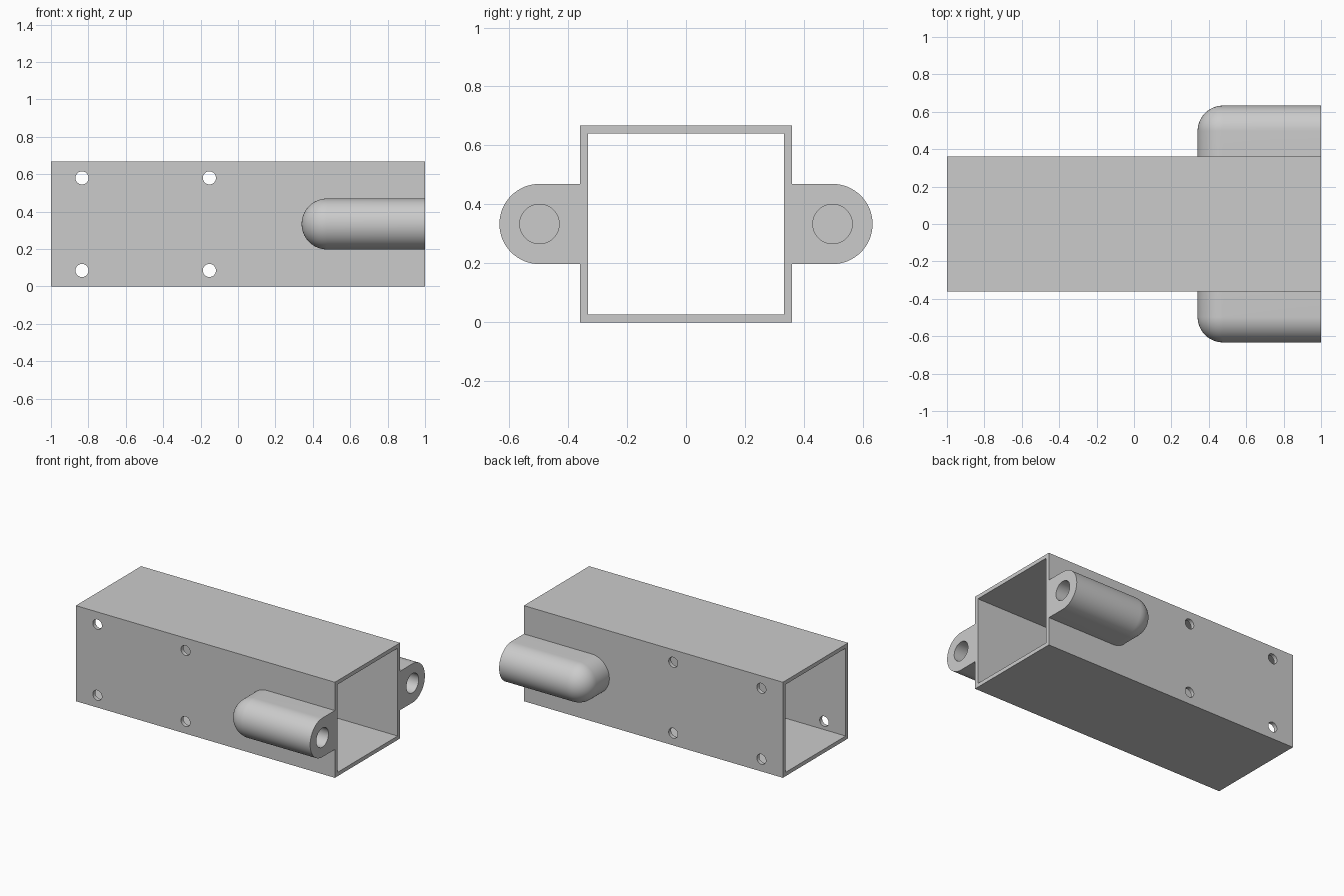
import bpy, bmesh, math
from mathutils import Vector

cube = bpy.data.objects.get("Cube")
if cube:
    bpy.data.objects.remove(cube, do_unlink=True)

HALF_Y, HEIGHT, WALL = 0.36, 0.667, 0.027
MID_Z = HEIGHT / 2
BOSS_R, BOSS_Y, BOSS_X = 0.136, 0.497, 0.476
HOLE_R, SCREW_R = 0.067, 0.035

grey = bpy.data.materials.new("light grey")
grey.use_nodes = True
colour = (0.6, 0.6, 0.6, 1)
grey.diffuse_color = colour
grey.node_tree.nodes["Principled BSDF"].inputs["Base Color"].default_value = colour


def finish(bm, name):
    bmesh.ops.recalc_face_normals(bm, faces=bm.faces)
    mesh = bpy.data.meshes.new(name)
    bm.to_mesh(mesh)
    bm.free()
    mesh.materials.append(grey)
    obj = bpy.data.objects.new(name, mesh)
    bpy.context.collection.objects.link(obj)
    return obj


def activate(obj):
    bpy.ops.object.select_all(action='DESELECT')
    obj.select_set(True)
    bpy.context.view_layer.objects.active = obj


def rod(name, location, radius, length, rotation):
    bpy.ops.mesh.primitive_cylinder_add(vertices=48, radius=radius, depth=length,
                                        location=location, rotation=rotation)
    obj = bpy.context.object
    obj.name = name
    obj.hide_render = True
    obj.data.materials.append(grey)
    return obj


def cut(obj, cutters):
    for cutter in cutters:
        activate(obj)
        mod = obj.modifiers.new("cut", 'BOOLEAN')
        mod.operation, mod.solver, mod.object = 'DIFFERENCE', 'EXACT', cutter
        bpy.ops.object.modifier_apply(modifier=mod.name)
        bpy.data.objects.remove(cutter, do_unlink=True)
    activate(obj)
    bpy.ops.object.shade_smooth_by_angle(angle=math.radians(30))


# Open rectangular tube: two nested outlines bridged and extruded along x
bm = bmesh.new()


def outline(inset):
    y = HALF_Y - inset
    corners = [(-y, inset), (y, inset), (y, HEIGHT - inset), (-y, HEIGHT - inset)]
    return [bm.verts.new((-1, a, b)) for a, b in corners]


outer, inner = outline(0), outline(WALL)
rim = []
for i in range(4):
    j = (i + 1) % 4
    rim.append(bm.faces.new((outer[i], outer[j], inner[j], inner[i])))
result = bmesh.ops.extrude_face_region(bm, geom=rim, use_keep_orig=True)
moved = [v for v in result["geom"] if isinstance(v, bmesh.types.BMVert)]
bmesh.ops.translate(bm, verts=moved, vec=(2, 0, 0))
tube = finish(bm, "rectangular_tube")

# Screw holes through both side walls
cut(tube, [rod("screw_hole_cutter", (x, 0, z), SCREW_R, 2, (math.pi / 2, 0, 0))
           for x in (-0.834, -0.153) for z in (0.085, 0.58)])


# Rounded side bosses: a ball swept to the tube end and into the wall
def boss(name, side):
    bm = bmesh.new()
    bmesh.ops.create_uvsphere(bm, u_segments=64, v_segments=32, radius=BOSS_R)
    ball = [v.co.copy() for v in bm.verts]
    bm.clear()
    points = set()
    for p in ball:
        for to_end in (False, True):
            for to_wall in (False, True):
                if (p.x > 1e-5 and not to_end) or (p.y < -1e-5 and not to_wall):
                    continue
                x = 1 if to_end else BOSS_X + p.x
                y = HALF_Y if to_wall else BOSS_Y + p.y
                # Only silhouette points belong on the flat ends
                if to_end and abs(p.x) > 1e-5 or to_wall and abs(p.y) > 1e-5:
                    continue
                points.add((round(x, 5), round(side * y, 5), round(MID_Z + p.z, 5)))
    for p in sorted(points):
        bm.verts.new(Vector(p))
    hull = bmesh.ops.convex_hull(bm, input=bm.verts)
    loose = [v for v in bm.verts if not v.link_faces]
    bmesh.ops.delete(bm, geom=loose, context='VERTS')
    bmesh.ops.dissolve_limit(bm, angle_limit=0.01, verts=bm.verts, edges=bm.edges)
    obj = finish(bm, name)
    # Blind bore in the open end
    depth = 1 - BOSS_X
    cut(obj, [rod("bore_cutter", (1, side * BOSS_Y, MID_Z), HOLE_R, 2 * depth,
                  (0, math.pi / 2, 0))])


boss("left_boss", -1)
boss("right_boss", 1)
